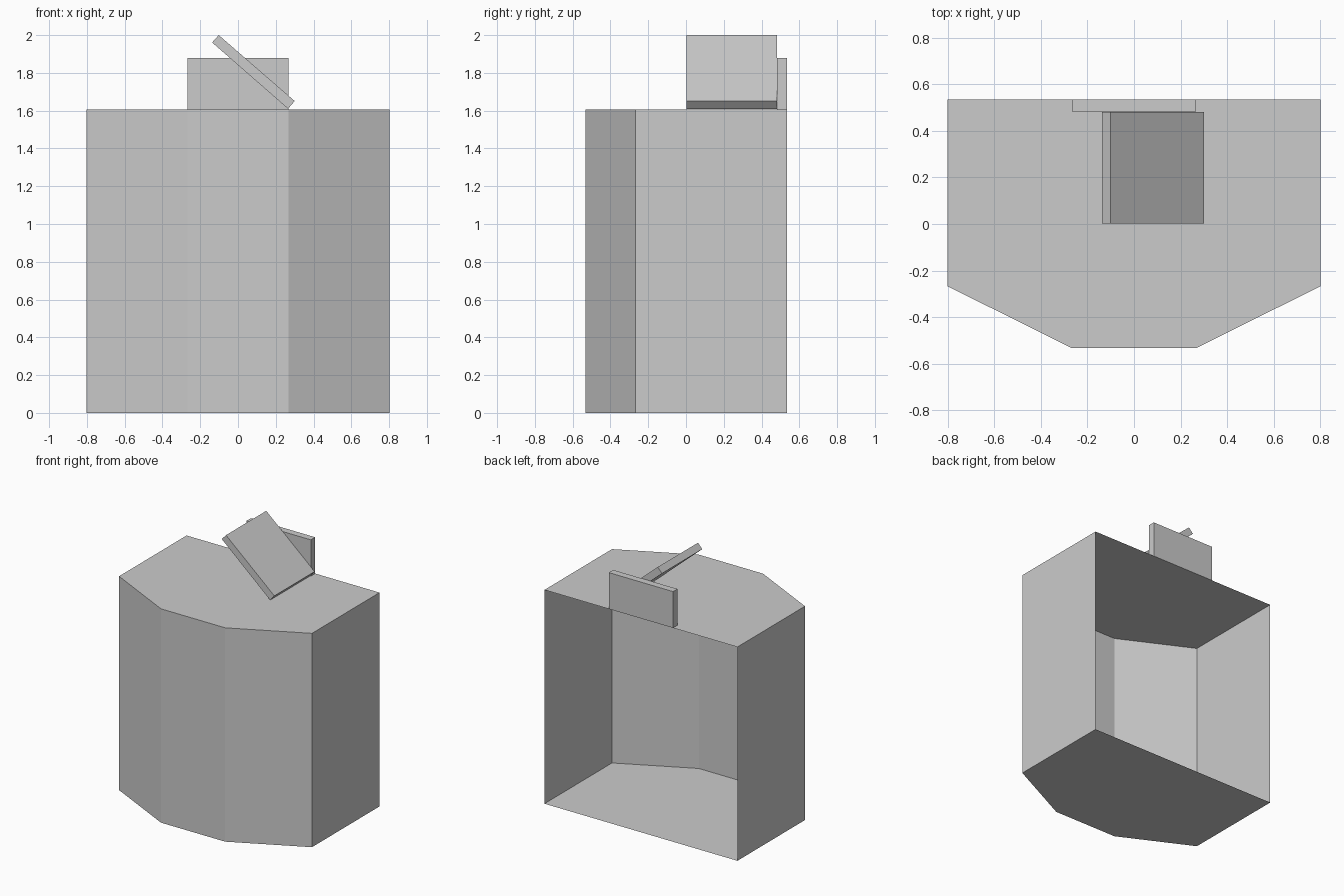
import bpy, bmesh

if "Cube" in bpy.data.objects:
    bpy.data.objects.remove(bpy.data.objects["Cube"])


def prism(name, outline, to_3d, lo, hi, skip=()):
    """Extrude a 2D outline between lo and hi; skip lists side faces left open."""
    bm = bmesh.new()
    a = [bm.verts.new(to_3d(u, v, lo)) for u, v in outline]
    b = [bm.verts.new(to_3d(u, v, hi)) for u, v in outline]
    n = len(outline)
    bm.faces.new(a[::-1])
    bm.faces.new(b)
    for i in range(n):
        if i not in skip:
            j = (i + 1) % n
            bm.faces.new((a[i], a[j], b[j], b[i]))
    bmesh.ops.recalc_face_normals(bm, faces=bm.faces)
    mesh = bpy.data.meshes.new(name)
    bm.to_mesh(mesh)
    bm.free()
    obj = bpy.data.objects.new(name, mesh)
    bpy.context.collection.objects.link(obj)
    return obj


def upright(u, v, w):
    return (u, v, w)


def sideways(u, v, w):
    return (u, w, v)


TOP = 1.607

# Podium shell: faceted front, open back
half = [(0.267, -0.533), (0.802, -0.267), (0.802, 0.535)]
outline = half + [(-x, y) for x, y in reversed(half)]
prism("podium_body", outline, upright, 0, TOP, skip=(2,))

# Upright plate at the rear edge of the top
plate = [(-0.267, 0.483), (0.267, 0.483), (0.267, 0.535), (-0.267, 0.535)]
prism("rear_plate", plate, upright, TOP, 1.88)

# Slanted board leaning over the top
board = [(0.265, 1.61), (0.30, 1.651), (-0.102, 2.0), (-0.137, 1.961)]
prism("slanted_board", board, sideways, 0.003, 0.481)
